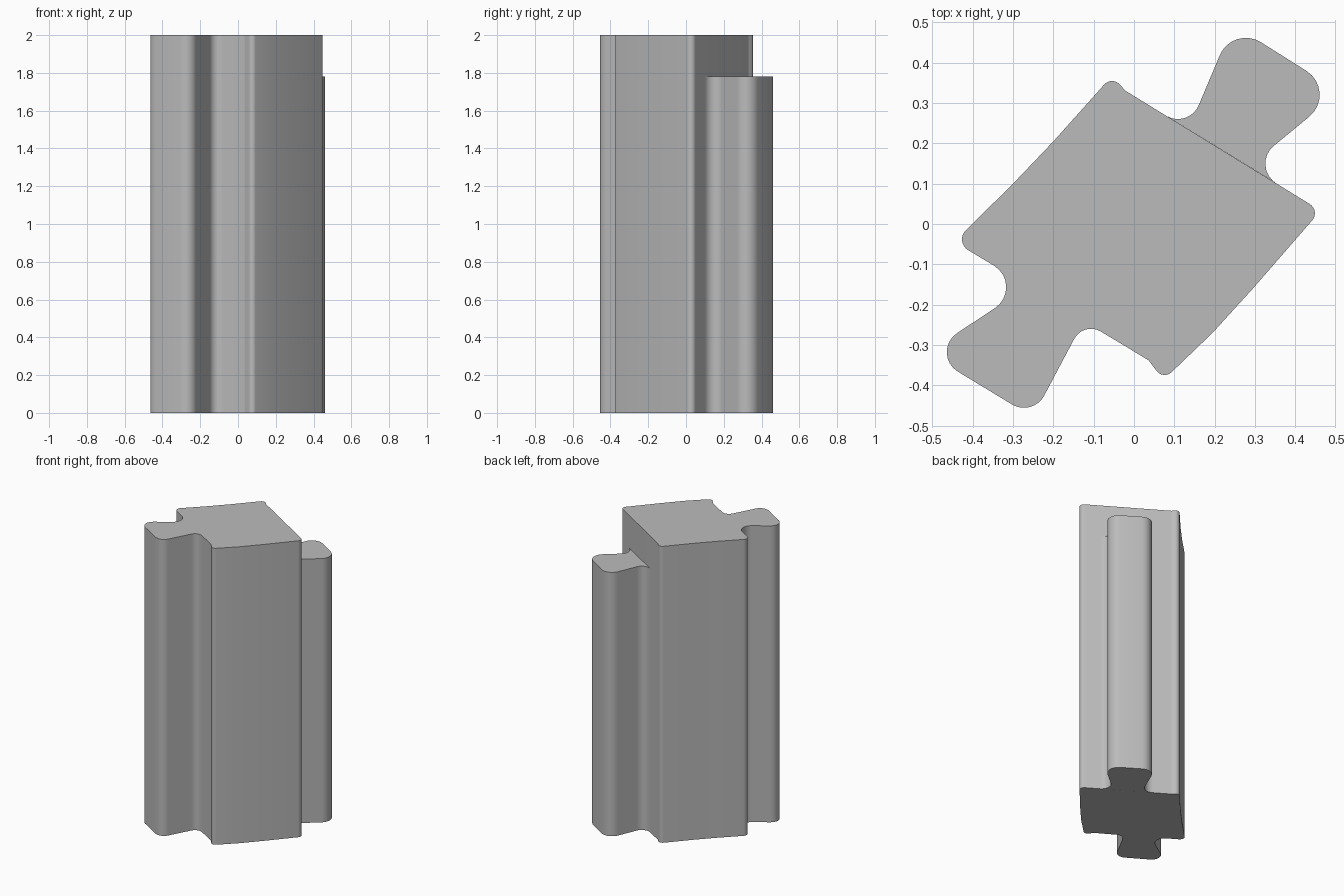
import bpy
import bmesh
import math
from mathutils import Vector

old = bpy.data.objects.get("Cube")
if old:
    bpy.data.objects.remove(old, do_unlink=True)

grey = bpy.data.materials.new("plain grey")
grey.use_nodes = True
colour = (0.5, 0.5, 0.5, 1)
grey.diffuse_color = colour
grey.node_tree.nodes["Principled BSDF"].inputs["Base Color"].default_value = colour


def rounded(corners, steps=8):
    """Outline through (x, y, radius) corners, each replaced by a tangent arc."""
    outline = []
    count = len(corners)
    for i, (x, y, r) in enumerate(corners):
        p = Vector((x, y))
        if r == 0:
            outline.append(p)
            continue
        a = (Vector(corners[i - 1][:2]) - p).normalized()
        b = (Vector(corners[(i + 1) % count][:2]) - p).normalized()
        half = a.angle(b) / 2
        centre = p + (a + b).normalized() * r / math.sin(half)
        start = p + a * r / math.tan(half) - centre
        end = p + b * r / math.tan(half) - centre
        sweep = math.atan2(start.x * end.y - start.y * end.x, start.dot(end))
        for k in range(steps + 1):
            t = sweep * k / steps
            c, s = math.cos(t), math.sin(t)
            outline.append(centre + Vector((start.x * c - start.y * s,
                                            start.x * s + start.y * c)))
    return outline


def extrude_outline(name, corners, height):
    """Upright solid with the given rounded outline, standing on the ground."""
    bm = bmesh.new()
    base = bm.faces.new([bm.verts.new((p.x, p.y, 0)) for p in rounded(corners)])
    top = bmesh.ops.extrude_face_region(bm, geom=[base], use_keep_orig=True)
    verts = [g for g in top["geom"] if isinstance(g, bmesh.types.BMVert)]
    bmesh.ops.translate(bm, verts=verts, vec=(0, 0, height))
    bmesh.ops.recalc_face_normals(bm, faces=bm.faces)
    mesh = bpy.data.meshes.new(name)
    bm.to_mesh(mesh)
    bm.free()
    mesh.materials.append(grey)
    obj = bpy.data.objects.new(name, mesh)
    bpy.context.collection.objects.link(obj)
    bpy.ops.object.select_all(action="DESELECT")
    obj.select_set(True)
    bpy.context.view_layer.objects.active = obj
    bpy.ops.object.shade_smooth_by_angle(angle=math.radians(30))
    return obj


# Main block with the front dovetail tongue
extrude_outline("block_with_front_tongue", [
    (-.446, -.044, .031),                       # left corner
    (-.3, .1, 0), (-.2, .205, 0),               # gently hollow side wall
    (-.054, .368, .026), (-.022, .331, .02),    # back lip
    (.463, .033, .027),                         # right corner
    (.296, -.159, 0), (.195, -.27, 0),          # gently bulging side wall
    (.073, -.387, .025), (.036, -.338, .02),    # front lip
    (-.125, -.241, .047),                       # neck of the tongue
    (-.251, -.479, .057), (-.513, -.32, .056),  # head of the tongue
    (-.263, -.154, .062),                       # neck of the tongue
], 2.0)

# Shorter dovetail tongue on the back face
extrude_outline("back_tongue", [
    (.079, .269, 0), (.135, .234, .056),        # neck
    (.245, .495, .07), (.51, .328, .07),        # head
    (.285, .143, .057), (.353, .101, 0),        # neck
], 1.78)
